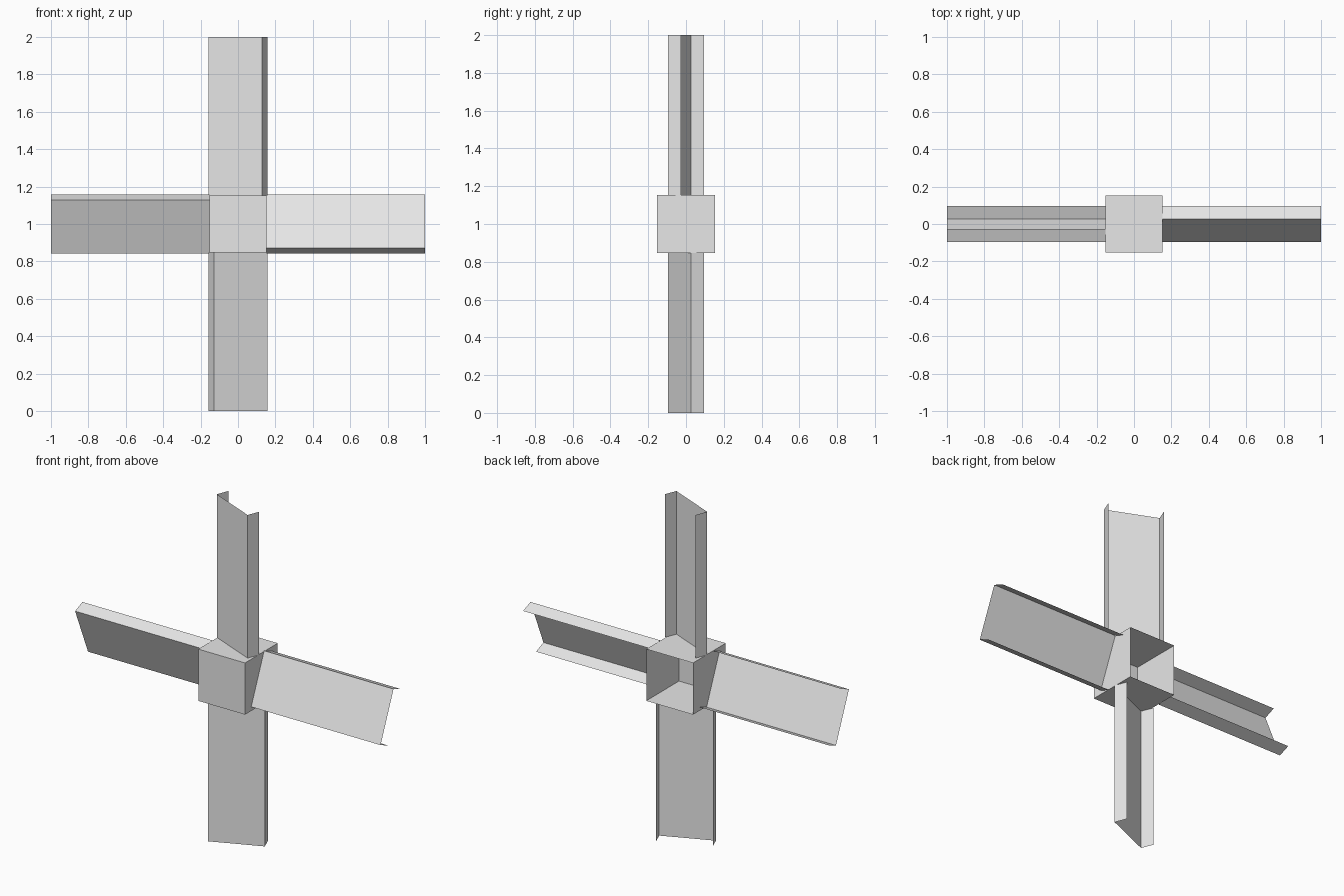
import bpy
import bmesh
from math import pi
from mathutils import Matrix, Vector

cube = bpy.data.objects.get("Cube")
if cube:
    bpy.data.objects.remove(cube, do_unlink=True)

HUB = 0.306      # hub side length
REACH = 1.0      # blade tip distance from the hub centre
CENTRE = Vector((0, 0, 1))

grey = bpy.data.materials.new("light_grey")
grey.use_nodes = True
grey.diffuse_color = (0.8, 0.8, 0.8, 1)
grey.node_tree.nodes["Principled BSDF"].inputs["Base Color"].default_value = (0.8, 0.8, 0.8, 1)


def add_object(name, bm):
    mesh = bpy.data.meshes.new(name)
    bm.to_mesh(mesh)
    bm.free()
    mesh.materials.append(grey)
    obj = bpy.data.objects.new(name, mesh)
    bpy.context.collection.objects.link(obj)
    return obj


# Hub: thin-walled box, open at the back
bm = bmesh.new()
bmesh.ops.create_cube(bm, size=HUB, matrix=Matrix.Translation(CENTRE))
bm.normal_update()
back = [f for f in bm.faces if f.normal.y > 0.9]
bmesh.ops.delete(bm, geom=back, context='FACES_ONLY')
add_object("hub", bm)

# Blades: pitched sheet channel with two flanges folded to the back
PROFILE = [(-0.13, 0.095), (-0.157, 0.026), (0.129, -0.095), (0.157, -0.026)]


def add_blade(name, angle):
    bm = bmesh.new()
    root = [bm.verts.new((x, y, HUB / 2)) for x, y in PROFILE]
    tip = [bm.verts.new((x, y, REACH)) for x, y in PROFILE]
    for i in range(len(PROFILE) - 1):
        bm.faces.new((root[i], root[i + 1], tip[i + 1], tip[i]))
    turn = Matrix.Translation(CENTRE) @ Matrix.Rotation(angle, 4, 'Y')
    bmesh.ops.transform(bm, matrix=turn, verts=bm.verts)
    add_object(name, bm)


for i, side in enumerate(("top", "left", "bottom", "right")):
    add_blade(side + "_blade", i * pi / 2)
